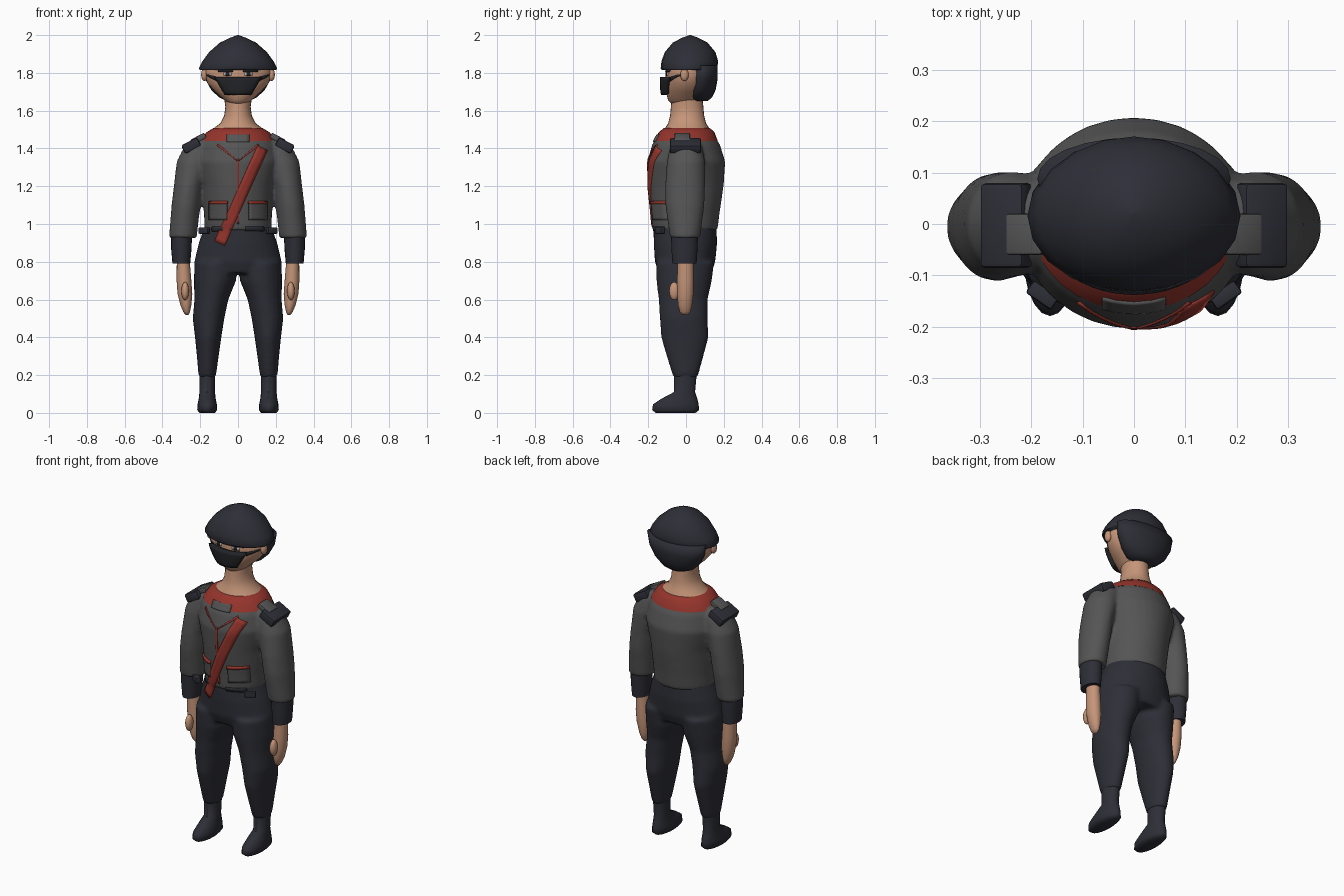
import bpy, bmesh, math
from mathutils import Vector, Matrix
from mathutils.bvhtree import BVHTree

cube = bpy.data.objects.get("Cube")
if cube:
    bpy.data.objects.remove(cube, do_unlink=True)


def material(name, rgb):
    m = bpy.data.materials.new(name)
    m.use_nodes = True
    m.diffuse_color = (*rgb, 1)
    m.node_tree.nodes["Principled BSDF"].inputs["Base Color"].default_value = (*rgb, 1)
    return m


NAVY = material("dark navy cloth", (0.027, 0.028, 0.038))
GREY = material("grey cloth", (0.09, 0.09, 0.09))
RED = material("red trim", (0.30, 0.035, 0.025))
SKIN = material("skin", (0.56, 0.30, 0.19))
BLACK = material("black mask", (0.016, 0.017, 0.02))
WHITE = material("eye white", (0.6, 0.58, 0.55))


def finish(name, bm, mat, angle=40):
    bmesh.ops.recalc_face_normals(bm, faces=bm.faces)
    mesh = bpy.data.meshes.new(name)
    bm.to_mesh(mesh)
    bm.free()
    mesh.materials.append(mat)
    ob = bpy.data.objects.new(name, mesh)
    bpy.context.collection.objects.link(ob)
    bpy.ops.object.select_all(action="DESELECT")
    ob.select_set(True)
    bpy.context.view_layer.objects.active = ob
    bpy.ops.object.shade_smooth_by_angle(angle=math.radians(angle))
    return ob


def add_loft(bm, rings, side=1, n=24):
    """Stack of ellipses (z, centre x, centre y, radius x, radius y)."""
    loops = []
    for z, cx, cy, rx, ry in rings:
        loops.append([bm.verts.new((side * cx + rx * math.cos(a), cy + ry * math.sin(a), z))
                      for a in (2 * math.pi * i / n for i in range(n))])
    for lo, hi in zip(loops, loops[1:]):
        for i in range(n):
            j = (i + 1) % n
            bm.faces.new((lo[i], lo[j], hi[j], hi[i]))
    bm.faces.new(loops[0])
    bm.faces.new(loops[-1])


def loft(name, rings, mat, n=24, angle=60):
    bm = bmesh.new()
    add_loft(bm, rings, n=n)
    return finish(name, bm, mat, angle)


def pair(name, rings, mat, n=20):
    for label, s in (("left", 1), ("right", -1)):
        bm = bmesh.new()
        add_loft(bm, rings, s, n)
        finish(f"{label}_{name}", bm, mat, 60)


def blended(name, core, limb, mat):
    """Central loft and two mirrored limbs melted into one smooth skin."""
    bm = bmesh.new()
    add_loft(bm, core, n=32)
    for s in (1, -1):
        add_loft(bm, limb, s)
    ob = finish(name, bm, mat)
    remesh = ob.modifiers.new("Blend", "REMESH")
    remesh.mode = "VOXEL"
    remesh.voxel_size = 0.01
    remesh.use_smooth_shade = True
    smooth = ob.modifiers.new("Soften", "SMOOTH")
    smooth.factor = 0.5
    smooth.iterations = 10
    return ob


def box(name, centre, size, mat, tilt=0, turn=0, bevel=0.01):
    for label, s in (("left", 1), ("right", -1)):
        bm = bmesh.new()
        bmesh.ops.create_cube(bm, size=1)
        bmesh.ops.scale(bm, vec=size, verts=bm.verts)
        bmesh.ops.bevel(bm, geom=bm.edges[:], offset=bevel, segments=2, affect="EDGES", profile=0.5)
        place = (Matrix.Translation((s * centre[0], centre[1], centre[2]))
                 @ Matrix.Rotation(s * turn, 4, "Z") @ Matrix.Rotation(s * tilt, 4, "Y"))
        bmesh.ops.transform(bm, matrix=place, verts=bm.verts)
        finish(f"{label}_{name}", bm, mat)


def ball(name, centre, radii, mat):
    for label, s in (("left", 1), ("right", -1)):
        bm = bmesh.new()
        bmesh.ops.create_uvsphere(bm, u_segments=16, v_segments=10, radius=1)
        bmesh.ops.scale(bm, vec=radii, verts=bm.verts)
        bmesh.ops.translate(bm, vec=(s * centre[0], centre[1], centre[2]), verts=bm.verts)
        finish(f"{label}_{name}", bm, mat, 180)


# Clothed body
jacket = blended(
    "jacket",
    [(0.965, 0, -0.005, 0.178, 0.172), (1.05, 0, -0.003, 0.18, 0.18), (1.2, 0, 0, 0.192, 0.199),
     (1.33, 0, 0.002, 0.225, 0.206), (1.42, 0, 0, 0.205, 0.18), (1.465, 0, 0, 0.18, 0.152),
     (1.49, 0, 0, 0.12, 0.11)],
    [(0.925, 0.292, -0.005, 0.074, 0.08), (1.1, 0.276, -0.006, 0.076, 0.104),
     (1.2, 0.263, -0.005, 0.077, 0.106), (1.33, 0.235, 0, 0.09, 0.102),
     (1.41, 0.207, 0, 0.078, 0.085), (1.45, 0.18, 0, 0.045, 0.055)], GREY)

trousers = blended(
    "trousers",
    [(0.74, 0, -0.005, 0.215, 0.14), (0.8, 0, -0.005, 0.232, 0.16),
     (0.9, 0, -0.003, 0.208, 0.168), (1.0, 0, -0.004, 0.172, 0.165)],
    [(0.19, 0.163, -0.003, 0.046, 0.066), (0.3, 0.16, -0.005, 0.058, 0.098),
     (0.4, 0.158, -0.006, 0.07, 0.126), (0.5, 0.156, -0.012, 0.084, 0.127),
     (0.6, 0.141, -0.015, 0.09, 0.13), (0.7, 0.122, -0.01, 0.112, 0.147),
     (0.8, 0.118, -0.005, 0.112, 0.155)], NAVY)

pair("boot", [(0, 0.163, -0.055, 0.04, 0.105), (0.015, 0.163, -0.055, 0.053, 0.124),
              (0.045, 0.163, -0.054, 0.051, 0.121), (0.075, 0.163, -0.035, 0.045, 0.095),
              (0.11, 0.163, -0.008, 0.041, 0.056), (0.21, 0.163, -0.003, 0.042, 0.06)], NAVY)
pair("cuff", [(0.79, 0.3, -0.008, 0.047, 0.064), (0.87, 0.3, -0.008, 0.054, 0.069),
              (0.95, 0.299, -0.008, 0.056, 0.072)], NAVY)
pair("hand", [(0.518, 0.27, -0.005, 0.008, 0.014), (0.535, 0.272, -0.005, 0.018, 0.028),
              (0.57, 0.276, -0.005, 0.029, 0.037), (0.63, 0.281, -0.004, 0.039, 0.043),
              (0.7, 0.286, -0.003, 0.039, 0.044), (0.81, 0.29, -0.003, 0.034, 0.042)], SKIN)
ball("thumb", (0.28, -0.062, 0.645), (0.02, 0.027, 0.048), SKIN)

# Collar and neck
collar = loft("collar", [(1.44, 0, 0, 0.198, 0.168), (1.485, 0, 0.003, 0.168, 0.148),
                         (1.508, 0, 0.005, 0.13, 0.122)], RED, 32)
loft("neck", [(1.48, 0, 0.005, 0.15, 0.125), (1.512, 0, 0.006, 0.122, 0.114),
              (1.535, 0, 0.006, 0.092, 0.1), (1.575, 0, 0.006, 0.073, 0.09),
              (1.62, 0, 0.006, 0.067, 0.086), (1.68, 0, 0.006, 0.075, 0.08)], SKIN)

# Head, hair and cap
head = loft("head", [(1.63, 0, -0.01, 0.045, 0.06), (1.655, 0, -0.005, 0.072, 0.09),
                     (1.7, 0, 0.002, 0.122, 0.108), (1.745, 0, 0.008, 0.162, 0.116),
                     (1.8, 0, 0.012, 0.18, 0.12), (1.88, 0, 0.015, 0.15, 0.11)], SKIN, 32, 180)
ball("ear", (0.178, -0.008, 0.79 + 1), (0.017, 0.022, 0.034), SKIN)
loft("back_hair", [(1.652, 0, 0.07, 0.06, 0.045), (1.67, 0, 0.073, 0.1, 0.065),
                   (1.71, 0, 0.08, 0.142, 0.077), (1.77, 0, 0.086, 0.175, 0.082),
                   (1.84, 0, 0.088, 0.188, 0.08)], NAVY, 24, 180)
loft("cap", [(1.815, 0, 0.014, 0.203, 0.142), (1.825, 0, 0.016, 0.207, 0.15),
             (1.862, 0, 0.02, 0.188, 0.15), (1.91, 0, 0.022, 0.153, 0.134),
             (1.96, 0, 0.022, 0.096, 0.092), (1.985, 0, 0.022, 0.045, 0.045),
             (2.0, 0, 0.022, 0.004, 0.004)], NAVY, 20)

# Shoulder boards, straps and hip tabs
box("shoulder_board", (0.248, -0.003, 1.415), (0.095, 0.165, 0.05), NAVY, math.radians(28))
box("shoulder_strap", (0.208, -0.02, 1.452), (0.08, 0.08, 0.03), GREY, math.radians(28), 0, 0.006)
box("hip_tab", (0.178, -0.138, 0.965), (0.06, 0.03, 0.035), NAVY, 0, math.radians(35), 0.006)

# Trim that follows the surface below it
graph = bpy.context.evaluated_depsgraph_get()
graph.update()
BODY = [BVHTree.FromObject(o, graph) for o in (jacket, trousers, collar)]
FACE = [BVHTree.FromObject(head, graph)]


def patch(name, corners, mat, trees=BODY, lift=0.006, nu=6, nv=6):
    """Plate over a quad of (x, z) corners: low left, low right, top right, top left."""
    a, b, c, d = (Vector(p) for p in corners)
    bm = bmesh.new()
    rows = []
    for v in (j / nv for j in range(nv + 1)):
        row = []
        for u in (i / nu for i in range(nu + 1)):
            p = a.lerp(b, u).lerp(d.lerp(c, u), v)
            hits = [t.ray_cast(Vector((p.x, -1, p.y)), Vector((0, 1, 0)))[0] for t in trees]
            y = min([h.y for h in hits if h], default=-0.05)
            row.append(bm.verts.new((p.x, y - lift, p.y)))
        rows.append(row)
    for lo, hi in zip(rows, rows[1:]):
        for i in range(nu):
            bm.faces.new((lo[i], lo[i + 1], hi[i + 1], hi[i]))
    ob = finish(name, bm, mat)
    if sum(p.normal.y for p in ob.data.polygons) > 0:
        ob.data.flip_normals()
    solid = ob.modifiers.new("Thickness", "SOLIDIFY")
    solid.thickness = lift + 0.003
    solid.offset = -1


def rect(x0, x1, z0, z1):
    return [(x0, z0), (x1, z0), (x1, z1), (x0, z1)]


patch("sash", [(-0.125, 0.91), (-0.072, 0.885), (0.157, 1.39), (0.105, 1.415)], RED, lift=0.007, nu=3, nv=24)
patch("zip", rect(-0.006, 0.006, 1.0, 1.345), RED, lift=0.004, nu=1, nv=16)
patch("collar_tab", rect(-0.062, 0.062, 1.435, 1.475), GREY)
patch("mask", [(-0.07, 1.682), (0.07, 1.682), (0.125, 1.777), (-0.125, 1.777)], BLACK, FACE, 0.03, 12, 6)

for label, s in (("left", 1), ("right", -1)):
    def mirrored(quad):
        flipped = [(s * x, z) for x, z in quad]
        return flipped if s > 0 else [flipped[i] for i in (1, 0, 3, 2)]

    patch(label + "_chest_piping", mirrored([(0, 1.335), (0.006, 1.335), (0.112, 1.415), (0.106, 1.425)]),
          RED, lift=0.004, nu=1, nv=8)
    patch(label + "_pocket", mirrored(rect(0.06, 0.155, 1.02, 1.115)), GREY, lift=0.009)
    patch(label + "_pocket_trim", mirrored(rect(0.058, 0.157, 1.105, 1.12)), RED, lift=0.013, nv=1)
    patch(label + "_waist_flap", mirrored(rect(0.04, 0.14, 0.962, 0.985)), NAVY, lift=0.006, nv=2)
    patch(label + "_mask_strap", mirrored([(0.11, 1.755), (0.168, 1.785), (0.168, 1.793), (0.11, 1.777)]),
          BLACK, FACE, 0.005, 4, 1)
    patch(label + "_eye", mirrored(rect(0.035, 0.078, 1.785, 1.803)), WHITE, FACE, 0.002, 3, 1)
    patch(label + "_iris", mirrored(rect(0.045, 0.066, 1.784, 1.804)), BLACK, FACE, 0.004, 3, 1)
    patch(label + "_brow", mirrored(rect(0.028, 0.105, 1.806, 1.817)), BLACK, FACE, 0.005, 4, 1)
